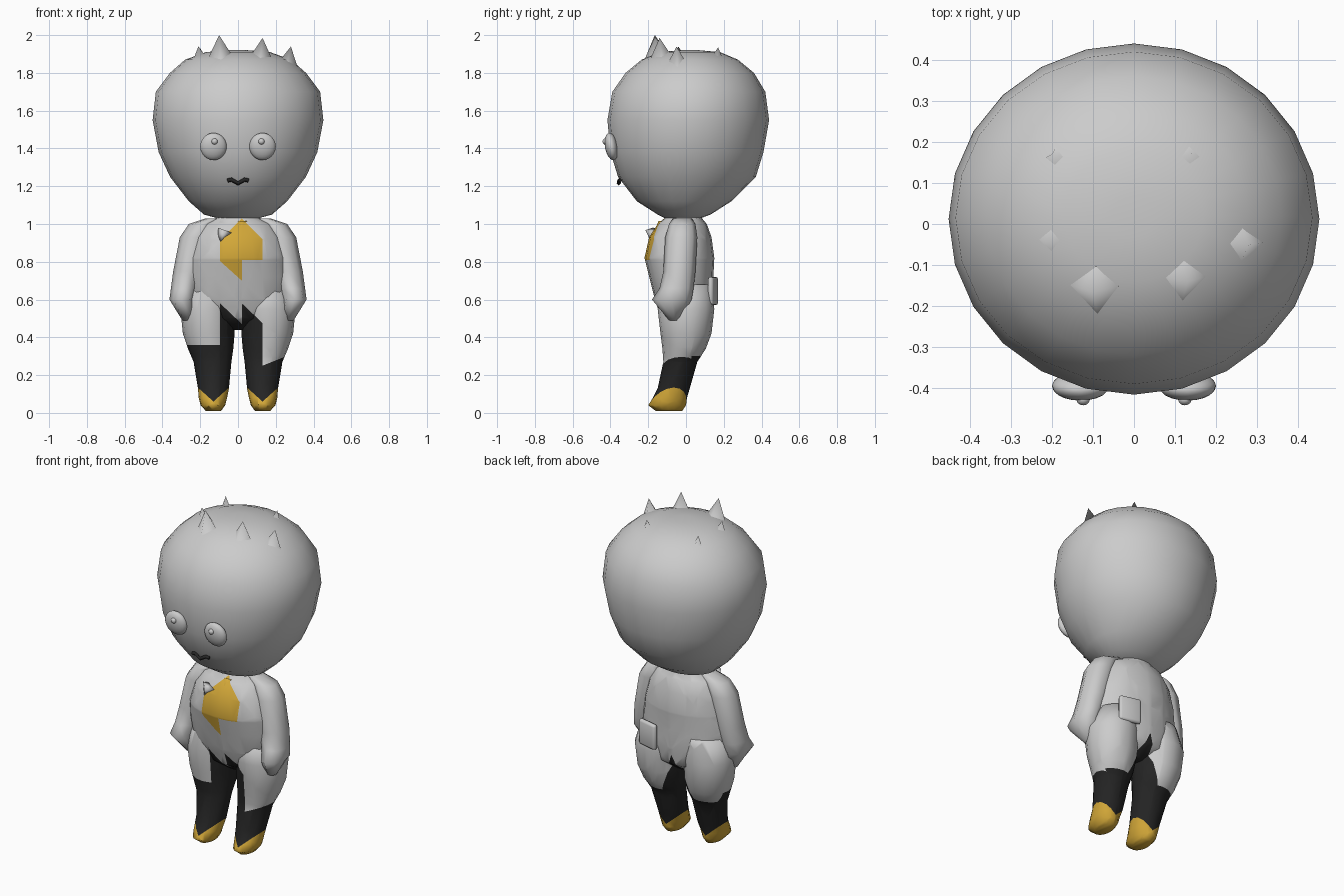
import bpy, bmesh, math
from mathutils import Vector, Matrix

cube = bpy.data.objects.get("Cube")
if cube:
    bpy.data.objects.remove(cube, do_unlink=True)


def material(name, rgb):
    m = bpy.data.materials.new(name)
    m.use_nodes = True
    m.diffuse_color = (*rgb, 1)
    m.node_tree.nodes["Principled BSDF"].inputs["Base Color"].default_value = (*rgb, 1)
    return m


GREY = material("pale_grey", (0.6, 0.6, 0.6))
BLACK = material("soft_black", (0.018, 0.018, 0.018))
GOLD = material("gold", (0.65, 0.39, 0.04))
PALETTE = [GREY, BLACK, GOLD]


def finish(name, bm, rule=None, mats=PALETTE):
    """Turn a bmesh into a smooth object, coloured by a rule on face centres."""
    bmesh.ops.recalc_face_normals(bm, faces=bm.faces[:])
    for f in bm.faces:
        f.smooth = True
        if rule:
            f.material_index = rule(f.calc_center_median())
    me = bpy.data.meshes.new(name)
    bm.to_mesh(me)
    bm.free()
    for m in mats:
        me.materials.append(m)
    ob = bpy.data.objects.new(name, me)
    bpy.context.collection.objects.link(ob)
    return ob


def loft(rings, sides):
    """Skin a stack of horizontal ellipses given as (z, cx, cy, rx, ry)."""
    bm = bmesh.new()
    rows = []
    for z, cx, cy, rx, ry in rings:
        rows.append([bm.verts.new((cx + rx * math.cos(math.tau * i / sides),
                                   cy + ry * math.sin(math.tau * i / sides), z))
                     for i in range(sides)])
    for a, b in zip(rows, rows[1:]):
        for i in range(sides):
            j = (i + 1) % sides
            bm.faces.new((a[i], a[j], b[j], b[i]))
    bm.faces.new(rows[0][::-1])
    bm.faces.new(rows[-1])
    return bm


def cut(bm, planes):
    """Score the mesh along planes so colour borders stay crisp."""
    for co, no in planes:
        geom = bm.verts[:] + bm.edges[:] + bm.faces[:]
        bmesh.ops.bisect_plane(bm, geom=geom, plane_co=co, plane_no=no, dist=1e-5)


def line_xz(x, z, slope):
    return (x, 0, z), (-slope, 0, 1)


def upright(x):
    return (x, 0, 0), (1, 0, 0)


# Coat hem and trouser opening
def is_trouser(c):
    x, y, z = c
    if y > 0.03:
        return z < 0.30 or abs(x) < 0.4 * (0.56 - z)
    if x < 0.02:
        return z < 0.36 or (x > -0.095 and z < 0.58 - 0.95 * (x + 0.095))
    return z < 0.25 + 0.4 * (x - 0.13) or (x < 0.13 and z < 0.58 - 0.95 * (x - 0.02))


# Tie painted on the chest
def is_tie(c):
    x, y, z = c
    if y > -0.05 or not -0.095 < x < 0.13:
        return False
    low = 0.70 - 0.9 * (x - 0.02) if x < 0.02 else 0.81
    return low < z < 1.03 - 1.0 * abs(x - 0.02)


OPENING = [upright(-0.095), upright(0.02), upright(0.13), ((0, 0.03, 0), (0, 1, 0)),
           line_xz(-0.095, 0.58, -0.95), line_xz(0.02, 0.58, -0.95),
           line_xz(0, 0.56, 2.5), line_xz(0, 0.56, -2.5)]

# Torso
torso = loft([(0.44, 0, 0, 0.04, 0.05), (0.50, 0, 0, 0.20, 0.13),
              (0.60, 0, -0.01, 0.27, 0.155), (0.72, 0, -0.025, 0.275, 0.17),
              (0.82, 0, -0.035, 0.265, 0.185), (0.93, 0, -0.03, 0.235, 0.165),
              (1.0, 0, -0.02, 0.185, 0.13), (1.03, 0, -0.015, 0.12, 0.1),
              (1.1, 0, -0.01, 0.1, 0.09)], 20)
cut(torso, OPENING + [line_xz(0.02, 0.70, -0.9), line_xz(0.02, 0.81, 0),
                      line_xz(0.02, 1.03, 1), line_xz(0.02, 1.03, -1)])
finish("torso", torso, lambda c: 2 if is_tie(c) else int(is_trouser(c)))

# Raised tie knot
knot = bmesh.new()
bmesh.ops.create_cone(knot, cap_ends=True, segments=4, radius1=0.075, radius2=0.03, depth=0.08,
                      matrix=Matrix.Translation((0.02, -0.125, 0.975))
                      @ Matrix.Diagonal((1, 0.7, 1, 1)))
finish("tie_knot", knot, mats=[GOLD])

# Collar tip beside the tie
tip = bmesh.new()
bmesh.ops.create_cone(tip, cap_ends=True, segments=4, radius1=0.04, radius2=0, depth=0.09,
                      matrix=Matrix.Translation((-0.085, -0.175, 0.925))
                      @ Matrix.Rotation(math.radians(200), 4, 'Y'))
finish("collar_tip", tip, mats=[GREY])

# Legs, trousers and shoes; arms with pointed hands
for s, side in ((1, "left"), (-1, "right")):
    leg = loft([(0.01, s * 0.13, -0.09, 0.04, 0.07), (0.04, s * 0.133, -0.1, 0.065, 0.1),
                (0.08, s * 0.133, -0.085, 0.075, 0.09), (0.13, s * 0.13, -0.065, 0.082, 0.085),
                (0.27, s * 0.135, -0.03, 0.1, 0.09), (0.34, s * 0.145, -0.01, 0.12, 0.115),
                (0.42, s * 0.155, 0, 0.137, 0.135), (0.55, s * 0.16, 0, 0.145, 0.15),
                (0.68, s * 0.14, 0, 0.12, 0.13)], 16)
    hem = line_xz(0.13, 0.25, 0.4) if s > 0 else line_xz(0, 0.36, 0)
    cut(leg, OPENING + [hem, line_xz(0, 0.30, 0),
                        line_xz(s * 0.13, 0.06, 0.9), line_xz(s * 0.13, 0.06, -0.9)])

    def leg_colour(c, s=s):
        if c.z < 0.06 + 0.9 * abs(c.x - s * 0.13):
            if c.z < 0.16:
                return 2
        return int(is_trouser(c))
    finish(side + "_leg", leg, leg_colour)

    arm = loft([(1.03, s * 0.13, -0.02, 0.04, 0.05), (1.0, s * 0.19, -0.02, 0.07, 0.07),
                (0.93, s * 0.225, -0.025, 0.083, 0.085), (0.75, s * 0.265, -0.035, 0.078, 0.085),
                (0.66, s * 0.285, -0.05, 0.07, 0.09), (0.60, s * 0.30, -0.075, 0.063, 0.105),
                (0.49, s * 0.26, -0.06, 0.035, 0.03)], 8)
    finish(side + "_arm", arm, mats=[GREY])

# Patch on the back of the coat
patch = bmesh.new()
bmesh.ops.create_cube(patch, size=1, matrix=Matrix.Translation((0.15, 0.143, 0.645))
                      @ Matrix.Rotation(math.radians(-14), 4, 'Z')
                      @ Matrix.Diagonal((0.13, 0.03, 0.15, 1)))
patch_ob = finish("back_patch", patch, mats=[GREY])
bevel = patch_ob.modifiers.new("rounding", 'BEVEL')
bevel.width, bevel.segments = 0.014, 2

# Head
head = loft([(1.02, 0, -0.02, 0.07, 0.07), (1.05, 0, -0.01, 0.18, 0.14),
             (1.12, 0, -0.01, 0.26, 0.25), (1.25, 0, 0.005, 0.36, 0.365),
             (1.38, 0, 0.005, 0.42, 0.405), (1.55, 0, 0.012, 0.452, 0.428),
             (1.70, 0, 0.015, 0.435, 0.405), (1.80, 0, 0.02, 0.36, 0.34),
             (1.87, 0, 0.02, 0.28, 0.255), (1.91, 0, 0.02, 0.17, 0.16),
             (1.92, 0, 0.02, 0.05, 0.05)], 24)
finish("head", head, mats=[GREY])

# Hair tufts: tip position and base radius
for i, (x, y, z, r) in enumerate([(-0.1, -0.165, 2.0, 0.1), (0.13, -0.14, 1.985, 0.1),
                                  (0.28, -0.05, 1.94, 0.1), (-0.21, -0.04, 1.94, 0.1),
                                  (0.14, 0.17, 1.935, 0.1), (-0.2, 0.17, 1.93, 0.08)]):
    tuft = bmesh.new()
    bmesh.ops.create_cone(tuft, segments=4, radius1=r, radius2=0, depth=0.18,
                          matrix=Matrix.Translation((x, y, z - 0.09)))
    for v in tuft.verts:
        if v.co.z < z - 0.1:
            v.co.x -= 0.15 * x
            v.co.y -= 0.15 * y
    finish("hair_tuft_%d" % (i + 1), tuft, mats=[GREY])


# Eyes and pupils
def ball(name, centre, size, tilt=0):
    bm = bmesh.new()
    bmesh.ops.create_uvsphere(bm, u_segments=20, v_segments=12, radius=1,
                              matrix=Matrix.Translation(centre)
                              @ Matrix.Rotation(math.radians(tilt), 4, 'X')
                              @ Matrix.Diagonal((*size, 1)))
    finish(name, bm, mats=[GREY])


for s, side in ((1, "left"), (-1, "right")):
    ball(side + "_eye", (s * 0.13, -0.395, 1.41), (0.07, 0.034, 0.073), 10)
    ball(side + "_pupil", (s * 0.124, -0.428, 1.437), (0.016, 0.014, 0.016))

# Mouth
path = [(-0.055, -0.348, 1.23), (-0.035, -0.352, 1.235), (0, -0.356, 1.215),
        (0.035, -0.352, 1.235), (0.055, -0.348, 1.23)]
curve = bpy.data.curves.new("mouth", 'CURVE')
curve.dimensions = '3D'
curve.bevel_depth, curve.bevel_resolution = 0.011, 0
curve.use_fill_caps = True
spline = curve.splines.new('POLY')
spline.points.add(len(path) - 1)
for p, co in zip(spline.points, path):
    p.co = (*co, 1)
curve.materials.append(BLACK)
bpy.context.collection.objects.link(bpy.data.objects.new("mouth", curve))
